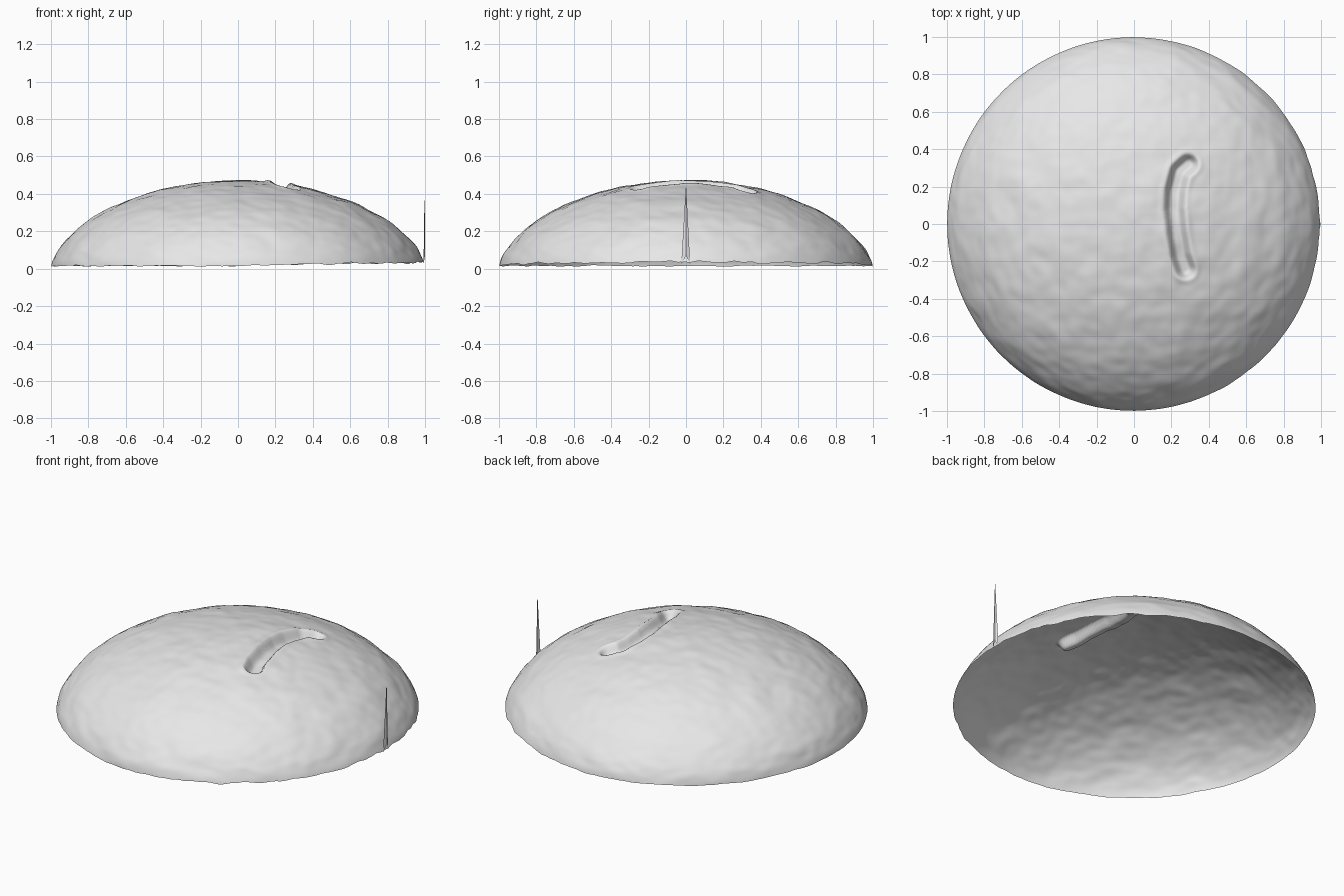
import bpy, bmesh, math
from mathutils import Vector, noise

if "Cube" in bpy.data.objects:
    bpy.data.objects.remove(bpy.data.objects["Cube"], do_unlink=True)

grey = bpy.data.materials.new("pale grey")
grey.use_nodes = True
grey.diffuse_color = (0.8, 0.8, 0.8, 1)
grey.node_tree.nodes["Principled BSDF"].inputs["Base Color"].default_value = (0.8, 0.8, 0.8, 1)

HEIGHT, POWER = 0.473, 1.2
RINGS, SEGMENTS = 110, 288
GROOVE = [Vector(p) for p in ((0.29, 0.32), (0.245, 0.28), (0.22, 0.18), (0.215, 0.08),
                              (0.23, -0.05), (0.25, -0.17), (0.275, -0.24))]


def make_object(name, bm, angle):
    mesh = bpy.data.meshes.new(name)
    bm.to_mesh(mesh)
    bm.free()
    mesh.materials.append(grey)
    obj = bpy.data.objects.new(name, mesh)
    bpy.context.collection.objects.link(obj)
    bpy.ops.object.select_all(action="DESELECT")
    obj.select_set(True)
    bpy.context.view_layer.objects.active = obj
    bpy.ops.object.shade_smooth_by_angle(angle=math.radians(angle))
    return obj


def groove_distance(p):
    """Distance in plan from a point to the groove centre line."""
    best = 9.0
    for a, b in zip(GROOVE, GROOVE[1:]):
        d = b - a
        t = min(1, max(0, (p - a).dot(d) / d.length_squared))
        best = min(best, (p - a - d * t).length)
    return best


def groove_offset(d):
    """Steep walled trough with a faint raised lip."""
    s = min(1, max(0, (0.06 - d) / 0.045))
    return -0.05 * s * s * (3 - 2 * s) + 0.005 * math.exp(-((d - 0.065) / 0.015) ** 2)


def rim_height(a):
    """Ragged lower edge, higher on the +x side."""
    c, s = math.cos(a), math.sin(a)
    jag = noise.noise(Vector((c * 7, s * 7, 3))) + 0.5 * noise.noise(Vector((c * 18, s * 18, 8)))
    side = max(0, c) ** 0.7
    return max(0.0, 0.014 + 0.021 * side + (0.006 + 0.010 * side) * jag)


def bumps(p):
    q = Vector((p.x, p.y, p.z * 1.5))
    return 0.007 * noise.noise(q * 6) + 0.0035 * noise.noise(q * 14 + Vector((5, 2, 1)))


# Dome shell: rings from the crown to the ragged rim
bm = bmesh.new()
crown = bm.verts.new((0, 0, HEIGHT))
rows = []
for i in range(1, RINGS + 1):
    row = []
    for j in range(SEGMENTS):
        a = 2 * math.pi * j / SEGMENTS
        t = math.acos((rim_height(a) / HEIGHT) ** (1 / POWER)) * i / RINGS
        r = math.sin(t)
        p = Vector((r * math.cos(a), r * math.sin(a), HEIGHT * max(0, math.cos(t)) ** POWER))
        fade = min(1, (RINGS - i) / 12)
        n = Vector((p.x * 0.45, p.y * 0.45, p.z + 0.05)).normalized()
        p += n * bumps(p) * fade
        p.z += groove_offset(groove_distance(p.xy))
        row.append(bm.verts.new(p))
    rows.append(row)
for j in range(SEGMENTS):
    k = (j + 1) % SEGMENTS
    bm.faces.new((crown, rows[0][j], rows[0][k]))
    for upper, lower in zip(rows, rows[1:]):
        bm.faces.new((upper[j], lower[j], lower[k], upper[k]))
make_object("dome_shell", bm, 60)

# Thin folded spike standing on the +x rim
bm = bmesh.new()
tip, mid, front, back = [bm.verts.new(p) for p in (
    (0.998, 0, 0.455), (1.0, 0, 0.07), (0.992, -0.025, 0.025), (0.992, 0.022, 0.025))]
bm.faces.new((tip, front, mid))
bm.faces.new((tip, mid, back))
make_object("rim_spike", bm, 20)
